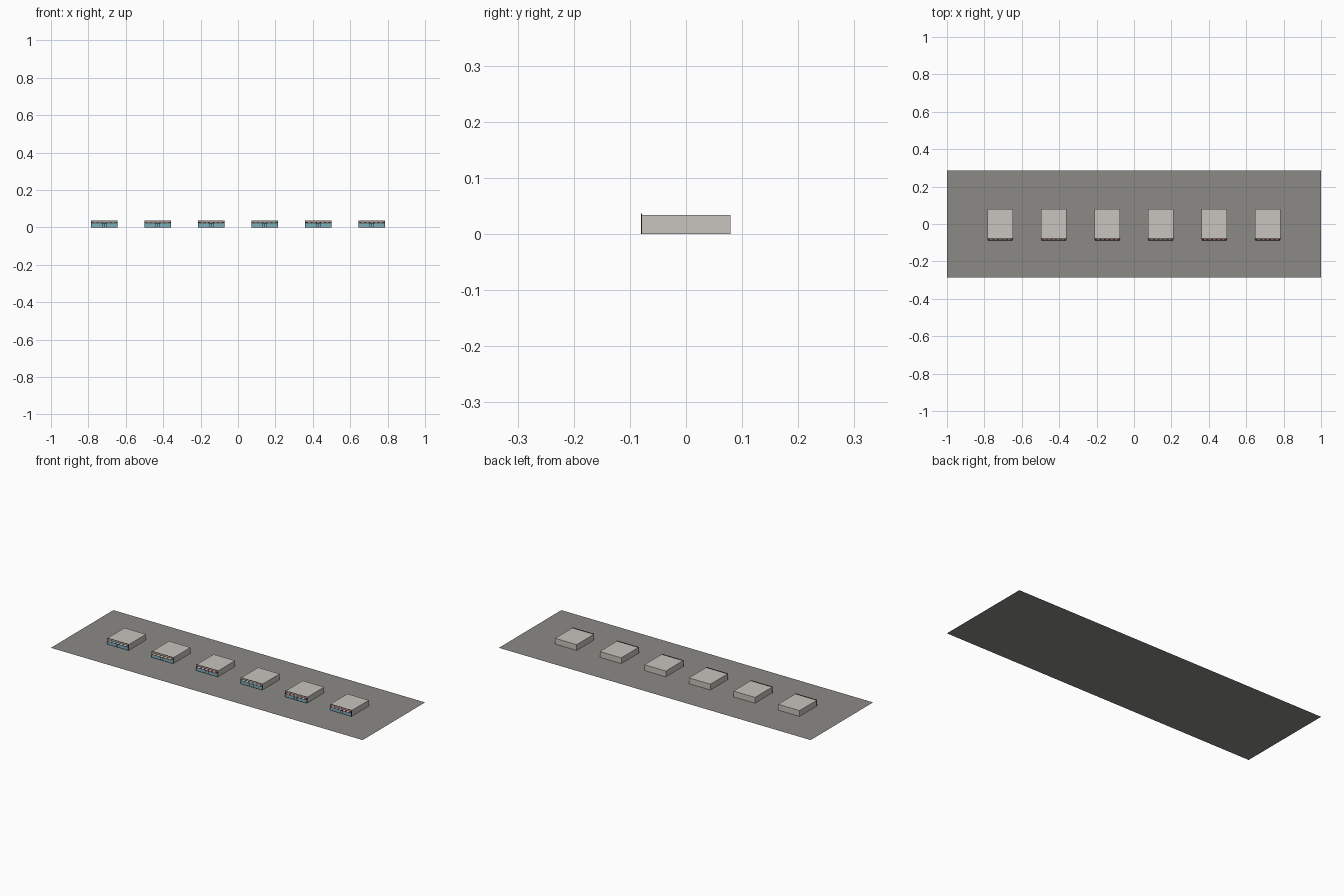
import bpy, bmesh

if "Cube" in bpy.data.objects:
    bpy.data.objects.remove(bpy.data.objects["Cube"])

def mat(name, rgb):
    m = bpy.data.materials.new(name)
    m.diffuse_color = (*rgb, 1)
    m.use_nodes = True
    m.node_tree.nodes["Principled BSDF"].inputs["Base Color"].default_value = m.diffuse_color
    return m

PAVE = mat("grey paving", (0.26, 0.255, 0.235))
WALL = mat("pale render", (0.58, 0.55, 0.51))
DARK = mat("dark frame", (0.015, 0.018, 0.022))
GLASS = mat("blue glass", (0.20, 0.42, 0.50))
WHITE = mat("white canvas", (0.75, 0.73, 0.70))
RED = mat("red canvas", (0.42, 0.03, 0.05))
ORANGE = mat("orange canvas", (0.55, 0.22, 0.05))
GREY = mat("grey canvas", (0.20, 0.20, 0.20))


def finish(name, bm, mats):
    me = bpy.data.meshes.new(name)
    bm.to_mesh(me)
    bm.free()
    for m in mats:
        me.materials.append(m)
    ob = bpy.data.objects.new(name, me)
    bpy.context.collection.objects.link(ob)
    return ob


def box(name, x0, x1, y0, y1, z0, z1, m):
    bm = bmesh.new()
    bmesh.ops.create_cube(bm, size=1)
    for v in bm.verts:
        v.co = ((x0 + x1) / 2 + v.co.x * (x1 - x0),
                (y0 + y1) / 2 + v.co.y * (y1 - y0),
                (z0 + z1) / 2 + v.co.z * (z1 - z0))
    return finish(name, bm, [m])


def awning(name, cx, colour):
    # sloping canvas in alternating stripes
    bm = bmesh.new()
    n, half = 11, 0.066
    step = 2 * half / n
    for i in range(n):
        xa = cx - half + i * step
        xb = xa + step
        f = bm.faces.new([bm.verts.new(p) for p in (
            (xa, -0.087, 0.0225), (xb, -0.087, 0.0225),
            (xb, -0.0805, 0.0275), (xa, -0.0805, 0.0275))])
        f.material_index = i % 2
    finish(name, bm, [colour, WHITE])


# paving sheet
bm = bmesh.new()
bmesh.ops.create_grid(bm, x_segments=1, y_segments=1, size=1)
for v in bm.verts:
    v.co.y *= 0.286
finish("paving", bm, [PAVE])

# row of six shops
colours = [GREY, ORANGE, RED, GREY, RED, RED]
for i, colour in enumerate(colours):
    cx = (i - 2.5) * 0.286
    W = 0.069
    box("shop_body", cx - W, cx + W, -0.078, 0.079, 0.0004, 0.034, WALL)
    box("front_frame", cx - W - 0.001, cx + W + 0.001, -0.080, -0.078, 0.0004, 0.0365, DARK)
    box("fascia", cx - W, cx + W, -0.0806, -0.080, 0.029, 0.0362, WALL)
    # two shop windows and a pair of narrow doors
    for s in (-1, 1):
        xa, xb = sorted((cx + s * 0.012, cx + s * 0.067))
        box("window", xa, xb, -0.0806, -0.080, 0.002, 0.0225, GLASS)
        xa, xb = sorted((cx + s * 0.001, cx + s * 0.0095))
        box("door_glass", xa, xb, -0.0804, -0.080, 0.002, 0.021, GLASS)
    awning("awning", cx, colour)
